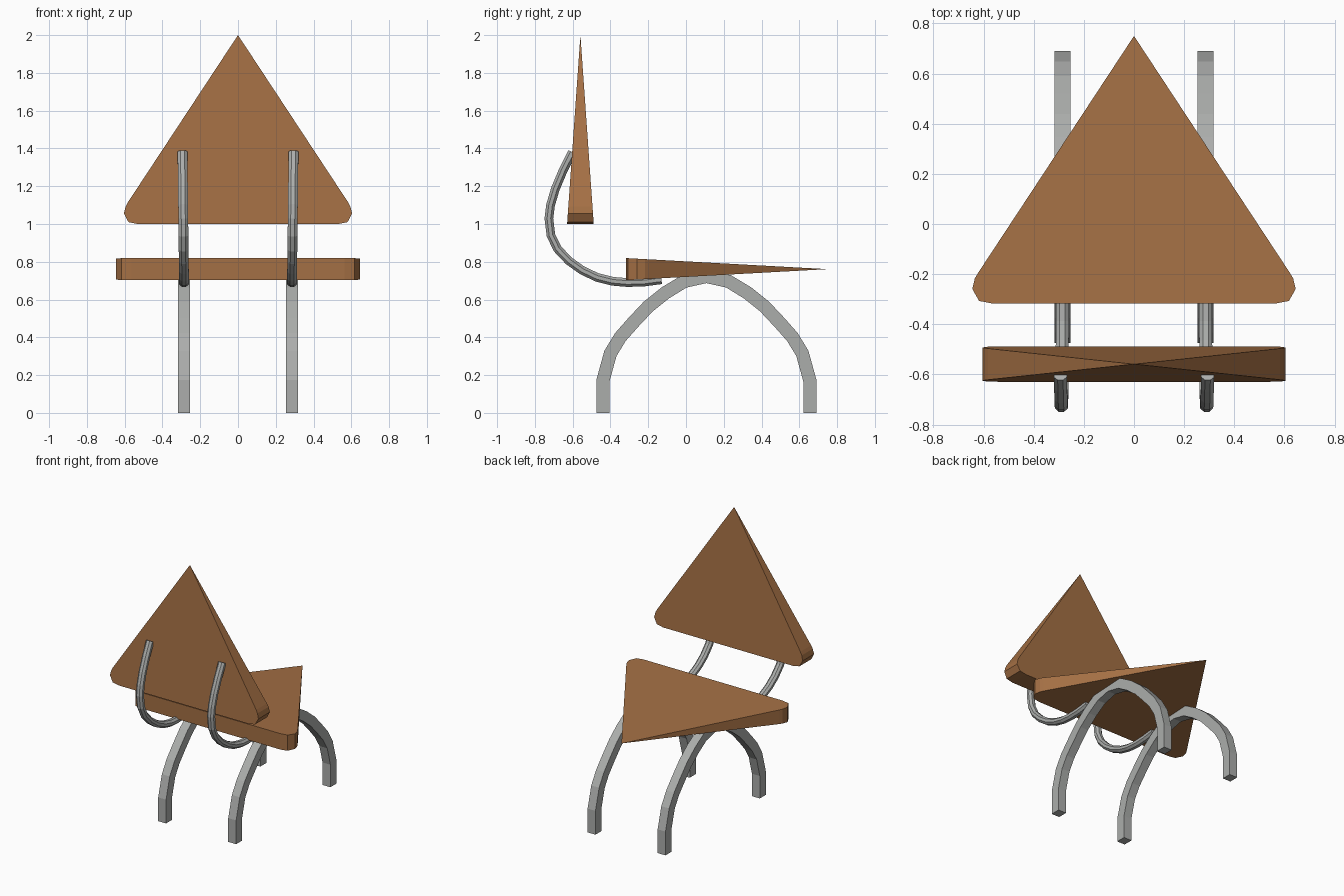
import bpy, bmesh, math
from mathutils import Vector

if "Cube" in bpy.data.objects:
    bpy.data.objects.remove(bpy.data.objects["Cube"])


def material(name, rgb):
    m = bpy.data.materials.new(name)
    m.diffuse_color = (*rgb, 1)
    m.use_nodes = True
    m.node_tree.nodes["Principled BSDF"].inputs["Base Color"].default_value = m.diffuse_color
    return m


WOOD = material("brown wood", (0.37, 0.16, 0.058))
METAL = material("grey metal", (0.41, 0.42, 0.41))


def finish(bm, name, mat):
    bmesh.ops.recalc_face_normals(bm, faces=bm.faces)
    me = bpy.data.meshes.new(name)
    bm.to_mesh(me)
    bm.free()
    me.materials.append(mat)
    ob = bpy.data.objects.new(name, me)
    bpy.context.collection.objects.link(ob)
    return ob


def wedge(name, half_profile, length, thick, place):
    """Rounded triangle (u across, v along) whose thickness fades to nothing at the tip."""
    outline = [(-u, v) for u, v in reversed(half_profile)] + half_profile
    bm = bmesh.new()
    sides = []
    for s in (1, -1):
        sides.append([bm.verts.new(place(u, v, s * thick / 2 * (1 - v / length)))
                      for u, v in outline])
    tip = bm.verts.new(place(0, length, 0))
    a, b = sides
    bm.faces.new(a + [tip])
    bm.faces.new(b + [tip])
    for i in range(len(a) - 1):
        bm.faces.new((a[i], a[i + 1], b[i + 1], b[i]))
    bm.faces.new((a[-1], b[-1], tip))
    bm.faces.new((a[0], b[0], tip))
    return finish(bm, name, WOOD)


def sweep(name, path, section):
    """Sweep a section (x, normal) along a path of (x, y, z) bending in the yz plane."""
    pts = [Vector(p) for p in path]
    n = len(pts)
    bm = bmesh.new()
    rings = []
    for i, p in enumerate(pts):
        d_in = (p - pts[i - 1]) if i else pts[1] - p
        d_out = (pts[i + 1] - p) if i < n - 1 else d_in
        t = d_in.normalized() + d_out.normalized()
        nrm = Vector((0, -t.z, t.y)).normalized()
        rings.append([bm.verts.new(p + Vector((a, 0, 0)) + nrm * b) for a, b in section])
    k = len(section)
    for r, q in zip(rings, rings[1:]):
        for j in range(k):
            bm.faces.new((r[j], r[(j + 1) % k], q[(j + 1) % k], q[j]))
    bm.faces.new(rings[0])
    bm.faces.new(rings[-1])
    return finish(bm, name, METAL)


# Seat, pointing backwards (+y)
wedge("seat", [(0.565, 0), (0.618, 0.01), (0.645, 0.058), (0.635, 0.1), (0.622, 0.122)],
      1.067, 0.117, lambda u, v, w: (u, v - 0.317, 0.761 + w))

# Backrest, pointing up
wedge("backrest", [(0.53, 0), (0.58, 0.01), (0.604, 0.055), (0.595, 0.092), (0.583, 0.115)],
      1.0, 0.141, lambda u, v, w: (u, w - 0.559, 1.0 + v))

# Arched legs with a square section
half = [(-0.44, 0), (-0.44, 0.17), (-0.40, 0.315), (-0.347, 0.402), (-0.278, 0.48),
        (-0.2, 0.563), (-0.11, 0.635), (-0.01, 0.696)]
mid = 0.108
arch = half + [(mid, 0.722)] + [(2 * mid - y, z) for y, z in reversed(half)]
square = [(-0.032, -0.035), (0.032, -0.035), (0.032, 0.035), (-0.032, 0.035)]

# Curved backrest supports with an eight-sided section
bend = [(-0.13, 0.705), (-0.22, 0.693), (-0.31, 0.69), (-0.39, 0.697), (-0.47, 0.717),
        (-0.55, 0.755), (-0.62, 0.805), (-0.68, 0.868), (-0.715, 0.94), (-0.726, 1.03),
        (-0.717, 1.1), (-0.692, 1.185), (-0.65, 1.285), (-0.602, 1.38)]
octagon = [(0.028 * math.cos(math.tau * (i + 0.5) / 8),
            0.025 * math.sin(math.tau * (i + 0.5) / 8)) for i in range(8)]

for side, s in (("left", -1), ("right", 1)):
    sweep(side + "_leg_arch", [(s * 0.285, y, z) for y, z in arch], square)
    sweep(side + "_back_support",
          [(s * (0.286 + 0.008 * max(0, z - 0.7) / 0.7), y, z) for y, z in bend], octagon)
